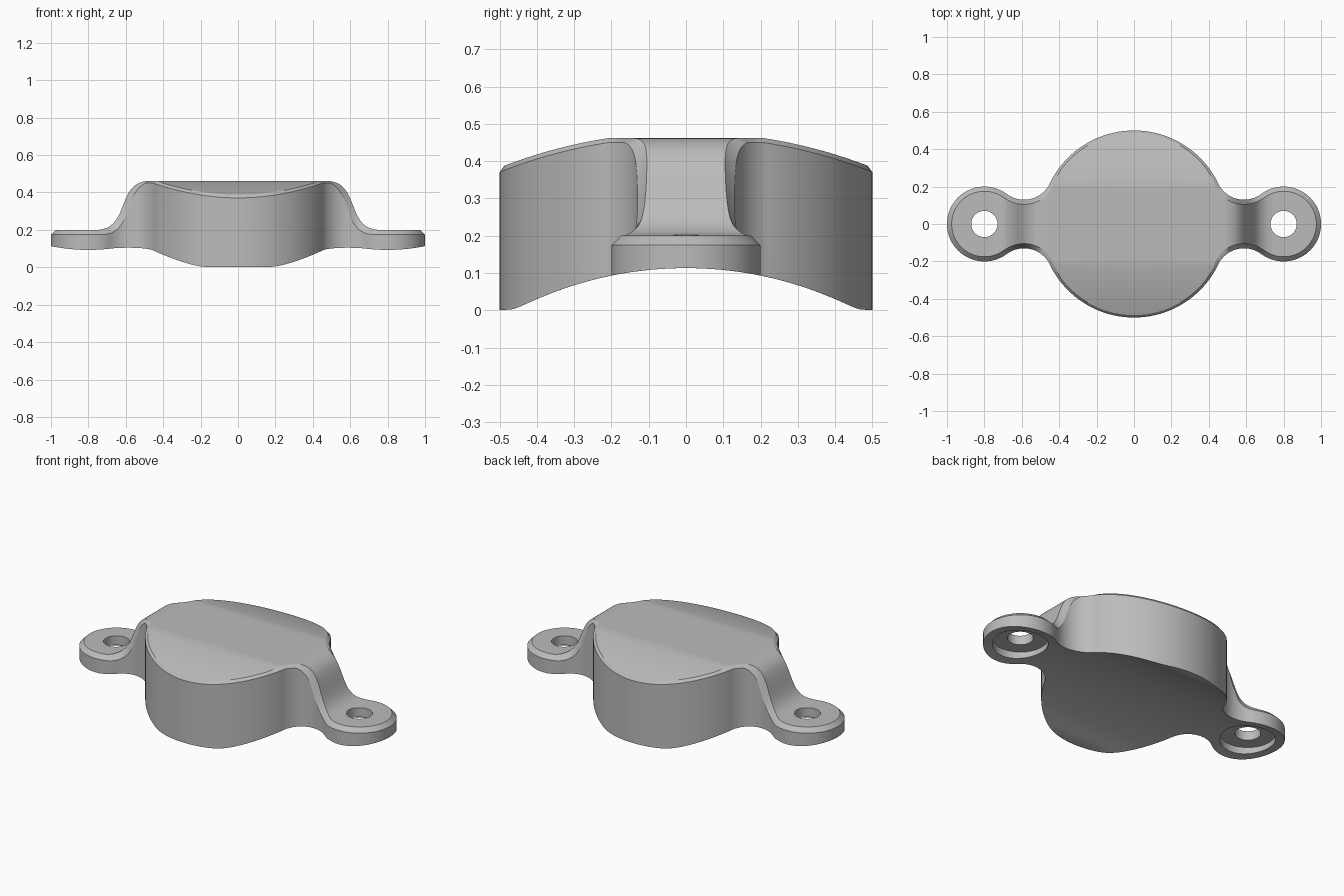
import bpy, bmesh, math
from mathutils import Vector
from mathutils.geometry import interpolate_bezier

if "Cube" in bpy.data.objects:
    bpy.data.objects.remove(bpy.data.objects["Cube"])

BODY_R, EAR_R, EAR_X = 0.5, 0.2, 0.8
NECK_R, NECK_X, NECK_Y = 0.153, 0.588, 0.283
TOP = 0.462
ACROSS = 40

grey = bpy.data.materials.new("plain grey")
grey.use_nodes = True
grey.diffuse_color = (0.5, 0.5, 0.5, 1)
grey.node_tree.nodes["Principled BSDF"].inputs["Base Color"].default_value = (0.5, 0.5, 0.5, 1)


def slope(x0, x1, x2, x3, low):
    """S-shaped drop from the body top to the ear."""
    pts = interpolate_bezier(Vector((x0, TOP, 0)), Vector((x1, TOP, 0)),
                             Vector((x2, low, 0)), Vector((x3, low, 0)), 60)

    def height(x):
        x = abs(x)
        if x <= x0:
            return TOP
        for a, b in zip(pts, pts[1:]):
            if x <= b.x:
                return a.y + (b.y - a.y) * (x - a.x) / (b.x - a.x)
        return low
    return height


ridge = slope(0.47, 0.66, 0.57, 0.76, 0.2)
rim = slope(0.43, 0.635, 0.535, 0.73, 0.175)


def crown(y):
    return -0.887 + math.sqrt(1.365 ** 2 - y * y)


def top_z(x, y):
    return min(ridge(x), crown(y), TOP)


def rim_z(x, y):
    return min(rim(x), min(crown(y), TOP) - 0.012)


def bottom_z(y):
    z = -0.887 + math.sqrt(1 - y * y)
    return 0.5 * (z + math.sqrt(z * z + 0.00006))


def arc(cx, cy, r, a0, a1, n, sign):
    """Points with outward normals; sign is -1 on hollow arcs."""
    out = []
    for i in range(n):
        a = a0 + (a1 - a0) * i / n
        d = Vector((math.cos(a), math.sin(a)))
        out.append((Vector((cx, cy)) + d * r, d * sign))
    return out


# Plan outline: round body, hollow neck, round ear
body_a = math.atan2(NECK_Y, NECK_X)
ear_a = math.atan2(NECK_Y, NECK_X - EAR_X)
half = arc(0, 0, BODY_R, math.pi / 2, body_a, 40, 1)
half += arc(NECK_X, NECK_Y, NECK_R, body_a + math.pi, ear_a + math.pi, 28, -1)
half += arc(EAR_X, 0, EAR_R, ear_a, 0, 40, 1)
half.append((Vector((EAR_X + EAR_R, 0)), Vector((1, 0))))
outline = [(Vector((-p.x, p.y)), Vector((-n.x, n.y))) for p, n in reversed(half[1:])] + half

# Loft cross-sections along x
bm = bmesh.new()
rings = []
for p, n in outline:
    blend = min(max((abs(p.x) - 0.4) / 0.1, 0), 1)
    q = p - n * (0.013 + 0.012 * blend)
    steps = [2 * k / ACROSS - 1 for k in range(ACROSS + 1)]
    ring = [(p.x, p.y * s, bottom_z(p.y * s)) for s in steps]
    ring.append((p.x, p.y, rim_z(p.x, p.y)))
    ring += [(q.x, q.y * s, top_z(q.x, q.y * s)) for s in reversed(steps)]
    ring.append((p.x, -p.y, rim_z(p.x, p.y)))
    rings.append([bm.verts.new(v) for v in ring])
for a, b in zip(rings, rings[1:]):
    for i in range(len(a)):
        j = (i + 1) % len(a)
        bm.faces.new((a[i], a[j], b[j], b[i]))
bmesh.ops.remove_doubles(bm, verts=bm.verts, dist=0.00005)
bmesh.ops.recalc_face_normals(bm, faces=bm.faces)
mesh = bpy.data.meshes.new("cover_body")
bm.to_mesh(mesh)
bm.free()
cover = bpy.data.objects.new("cover_body", mesh)
bpy.context.collection.objects.link(cover)
mesh.materials.append(grey)

# Screw holes and the wider recesses beneath them
cutters = []
for side in (-1, 1):
    for name, r, z0, z1 in (("screw_hole", 0.07, -0.1, 0.6), ("recess", 0.15, -0.1, 0.145)):
        bpy.ops.mesh.primitive_cylinder_add(vertices=64, radius=r, depth=z1 - z0,
                                            location=(side * EAR_X, 0, (z0 + z1) / 2))
        cutter = bpy.context.object
        cutter.name = name + "_cutter"
        cutter.hide_render = True
        cutter.data.materials.append(grey)
        cutters.append(cutter)
        mod = cover.modifiers.new(name, "BOOLEAN")
        mod.operation, mod.solver, mod.object = "DIFFERENCE", "EXACT", cutter

bpy.ops.object.select_all(action="DESELECT")
cover.select_set(True)
bpy.context.view_layer.objects.active = cover
for mod in list(cover.modifiers):
    bpy.ops.object.modifier_apply(modifier=mod.name)
for cutter in cutters:
    bpy.data.objects.remove(cutter)
bpy.ops.object.shade_smooth_by_angle(angle=math.radians(30))
